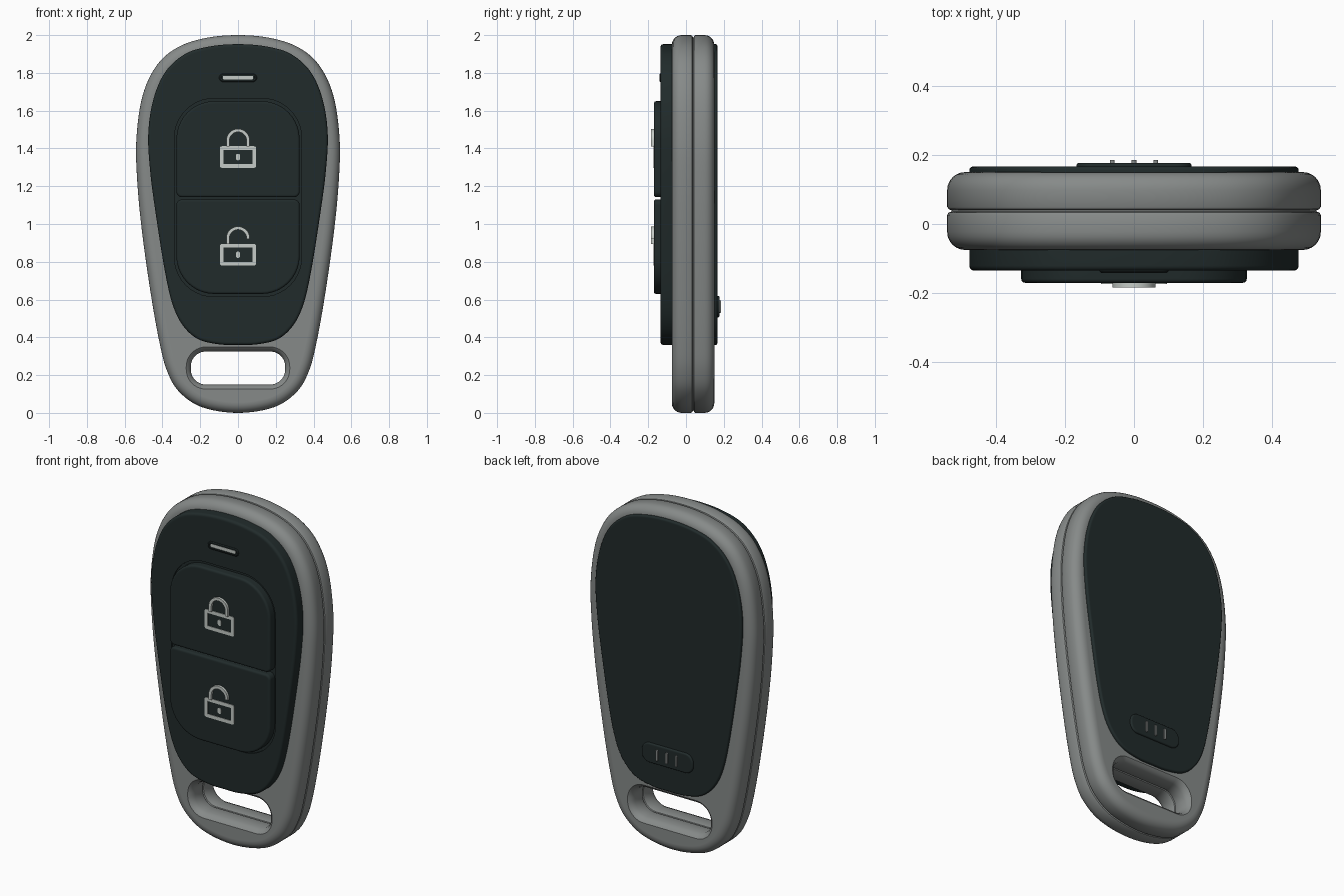
import bpy
import bmesh
from math import sin, cos, pi, radians, hypot

if "Cube" in bpy.data.objects:
    bpy.data.objects.remove(bpy.data.objects["Cube"], do_unlink=True)


def material(name, color):
    m = bpy.data.materials.new(name)
    m.use_nodes = True
    m.diffuse_color = color
    m.node_tree.nodes["Principled BSDF"].inputs["Base Color"].default_value = color
    return m


GREY = material("shell grey", (0.24, 0.255, 0.25, 1))
DARK = material("dark plastic", (0.015, 0.024, 0.024, 1))
LIGHT = material("light marking", (0.56, 0.6, 0.57, 1))


def smooth_outline(half, steps=6):
    """Closed spline through a half outline (top to bottom) mirrored in x."""
    pts = half + [(-x, z) for x, z in half[-2:0:-1]]
    n, out = len(pts), []
    for i in range(n):
        a, b, c, d = (pts[(i + k) % n] for k in (-1, 0, 1, 2))
        for s in range(steps):
            t = s / steps
            out.append(tuple(
                b[k] + 0.5 * t * (c[k] - a[k] + t * (2 * a[k] - 5 * b[k] + 4 * c[k] - d[k]
                                  + t * (3 * (b[k] - c[k]) + d[k] - a[k])))
                for k in (0, 1)))
    return out


def rounded_rect(w, z0, z1, top, bottom, steps=10, cx=0):
    """Rounded rectangle of half width w, clockwise from the upper left."""
    corners = [(-w + top, z1 - top, top, pi), (w - top, z1 - top, top, pi / 2),
               (w - bottom, z0 + bottom, bottom, 0), (-w + bottom, z0 + bottom, bottom, -pi / 2)]
    return [(cx + x + r * cos(a - s / steps * pi / 2), z + r * sin(a - s / steps * pi / 2))
            for x, z, r, a in corners for s in range(steps + 1)]


def inset(pts, d):
    """Move a clockwise outline inward by d."""
    out, n = [], len(pts)
    for i, (x, z) in enumerate(pts):
        ax, az = pts[i - 1]
        bx, bz = pts[(i + 1) % n]
        length = hypot(bx - ax, bz - az) or 1
        out.append((x + (bz - az) / length * d, z - (bx - ax) / length * d))
    return out


def loft(name, pts, rings, mat, hollow=False):
    """Skin rings of (inset, y); cap the ends, or join them when hollow."""
    bm = bmesh.new()
    rows = [[bm.verts.new((x, y, z)) for x, z in inset(pts, d)] for d, y in rings]
    n = len(pts)
    pairs = list(zip(rows, rows[1:]))
    if hollow:
        pairs.append((rows[-1], rows[0]))
    else:
        bm.faces.new(rows[0])
        bm.faces.new(rows[-1])
    for a, b in pairs:
        for i in range(n):
            j = (i + 1) % n
            bm.faces.new((a[i], a[j], b[j], b[i]))
    bmesh.ops.recalc_face_normals(bm, faces=bm.faces)
    mesh = bpy.data.meshes.new(name)
    bm.to_mesh(mesh)
    bm.free()
    mesh.materials.append(mat)
    ob = bpy.data.objects.new(name, mesh)
    bpy.context.collection.objects.link(ob)
    return ob


def activate(ob):
    bpy.ops.object.select_all(action='DESELECT')
    ob.select_set(True)
    bpy.context.view_layer.objects.active = ob


def cut(ob, cutter):
    cutter.hide_render = True
    mod = ob.modifiers.new("cut", 'BOOLEAN')
    mod.operation = 'DIFFERENCE'
    mod.solver = 'EXACT'
    mod.object = cutter
    activate(ob)
    bpy.ops.object.modifier_apply(modifier=mod.name)
    bpy.data.objects.remove(cutter, do_unlink=True)


def rim(y, r, direction, steps=6):
    """Rounded edge from the side wall to a cap at y; direction is -1 for front."""
    arc = [(r - r * cos(a), y - direction * (r - r * sin(a)))
           for a in (pi / 2 * s / steps for s in range(steps + 1))]
    return arc + [(r + 0.004, y)]


def slab(name, pts, base, face, r, mat):
    direction = 1 if face > base else -1
    return loft(name, pts, [(0, base)] + rim(face, r, direction), mat)


# Two-part grey shell with a seam groove
FRONT, SEAM, BACK = -0.075, 0.038, 0.15
shell_outline = smooth_outline([
    (0, 2), (0.17, 1.985), (0.32, 1.935), (0.43, 1.84), (0.505, 1.68), (0.538, 1.45),
    (0.533, 1.22), (0.507, 0.95), (0.46, 0.62), (0.415, 0.37), (0.375, 0.22),
    (0.31, 0.11), (0.19, 0.03), (0, 0)])
seam = [(0, SEAM - 0.012), (0.004, SEAM - 0.005), (0.012, SEAM - 0.002),
        (0.012, SEAM + 0.002), (0.004, SEAM + 0.005), (0, SEAM + 0.012)]
shell = loft("shell", shell_outline,
             rim(FRONT, 0.052, -1)[::-1] + seam + rim(BACK, 0.052, 1), GREY)

# Key ring slot with flared lips
slot = rounded_rect(0.25, 0.15, 0.325, 0.08, 0.08)
lip = 0.024
cutter = loft("slot_cutter", slot,
              [(-lip, FRONT - 0.05), (-lip, FRONT), (-lip * 0.4, FRONT + 0.012), (0, FRONT + 0.035)]
              + [(-d * 0.7, y) for d, y in seam]
              + [(0, BACK - 0.035), (-lip * 0.4, BACK - 0.012), (-lip, BACK), (-lip, BACK + 0.05)], GREY)
cut(shell, cutter)

# Dark front and back panels
panel_outline = smooth_outline([
    (0, 1.952), (0.15, 1.94), (0.28, 1.9), (0.385, 1.805), (0.448, 1.66), (0.475, 1.48),
    (0.465, 1.28), (0.435, 1.05), (0.387, 0.75), (0.345, 0.57), (0.29, 0.46),
    (0.21, 0.39), (0.1, 0.363), (0, 0.36)])
front_panel = slab("front_panel", panel_outline, FRONT + 0.02, -0.135, 0.015, DARK)
back_panel = slab("back_panel", panel_outline, BACK - 0.02, 0.166, 0.01, DARK)

# Shallow recess around the buttons
recess = rounded_rect(0.337, 0.615, 1.665, 0.21, 0.21)
cut(front_panel, loft("recess_cutter", recess, [(0, -0.2), (0, -0.125)], DARK))

# Buttons
slab("lock_button", rounded_rect(0.326, 1.142, 1.65, 0.2, 0.03), -0.11, -0.17, 0.012, DARK)
slab("unlock_button", rounded_rect(0.326, 0.63, 1.13, 0.03, 0.2), -0.11, -0.17, 0.012, DARK)


def padlock(name, z, leg_end):
    """Padlock symbol with its body bottom at z; leg_end sets the right leg height."""
    body = rounded_rect(0.096, z, z + 0.115, 0.012, 0.012, 3)
    t = 0.02
    loft(name + "_body", body, [(0, -0.16), (0, -0.173), (t, -0.173), (t, -0.16)], LIGHT, True)
    hole = rounded_rect(0.011, z + 0.04, z + 0.075, 0.0105, 0.0105, 4)
    loft(name + "_keyhole", hole, [(0, -0.16), (0, -0.173)], LIGHT)
    # Shackle band
    cz = z + 0.145

    def arch(r):
        arc = [(r * cos(a), cz + r * sin(a)) for a in (pi - pi * s / 16 for s in range(17))]
        return [(-r, z + 0.113)] + arc + ([(r, z + leg_end)] if leg_end < 0.145 else [])
    loft(name + "_shackle", arch(0.062) + arch(0.045)[::-1], [(0, -0.16), (0, -0.184)], LIGHT)


padlock("lock_symbol", 1.297, 0.113)
padlock("unlock_symbol", 0.78, 0.14)

# Indicator lamp in a raised bezel
bezel = rounded_rect(0.1, 1.752, 1.797, 0.022, 0.022)
loft("lamp_bezel", bezel, [(0, -0.12), (0, -0.137), (0.005, -0.141), (0.011, -0.141),
                           (0.013, -0.12)], DARK, True)
loft("lamp", rounded_rect(0.08, 1.765, 1.784, 0.006, 0.006, 4), [(0, -0.12), (0, -0.139)], LIGHT)

# Back grip pad with three ribs
slab("back_pad", rounded_rect(0.166, 0.505, 0.62, 0.05, 0.05), 0.15, 0.177, 0.008, DARK)
for side, x in (("right", -0.063), ("middle", 0), ("left", 0.063)):
    slab("rib_" + side, rounded_rect(0.007, 0.53, 0.595, 0.006, 0.006, 3, x), 0.165, 0.185, 0.002, GREY)

# Smooth shading with sharp edges kept
for ob in bpy.context.collection.objects:
    if ob.type == 'MESH':
        activate(ob)
        bpy.ops.object.shade_smooth_by_angle(angle=radians(32))
